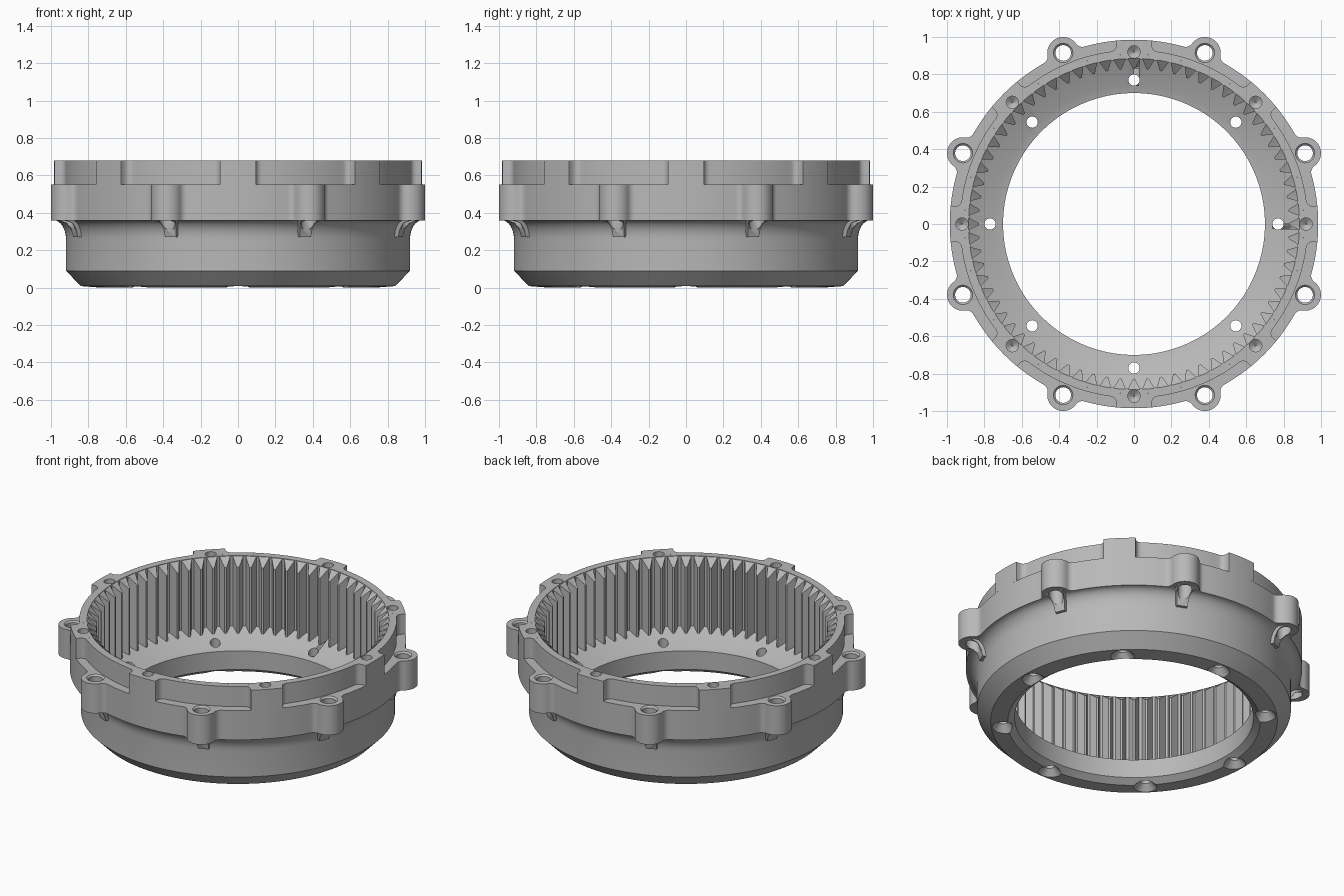
import bpy, bmesh
from math import sin, cos, pi, radians, sqrt, acos, asin, atan2

cube = bpy.data.objects.get("Cube")
if cube:
    bpy.data.objects.remove(cube)

steel = bpy.data.materials.new("grey steel")
steel.use_nodes = True
steel.diffuse_color = (0.48, 0.48, 0.48, 1)
steel.node_tree.nodes["Principled BSDF"].inputs["Base Color"].default_value = (0.48, 0.48, 0.48, 1)

COUNT = 8                 # lugs, tabs and floor holes around the ring
STEP = 2 * pi / COUNT


def finish(name, bm):
    bmesh.ops.recalc_face_normals(bm, faces=bm.faces[:])
    mesh = bpy.data.meshes.new(name)
    bm.to_mesh(mesh)
    bm.free()
    mesh.materials.append(steel)
    obj = bpy.data.objects.new(name, mesh)
    bpy.context.collection.objects.link(obj)
    return obj


def bridge(bm, loops):
    """Join closed loops of vertices, the last one back to the first."""
    n = len(loops[0])
    for a, b in zip(loops, loops[1:] + loops[:1]):
        for i in range(n):
            j = (i + 1) % n
            bm.faces.new((a[i], a[j], b[j], b[i]))


def lathe(bm, profile, segments):
    """Revolve a closed (radius, height) profile into a ring."""
    bridge(bm, [[bm.verts.new((r * cos(2 * pi * i / segments), r * sin(2 * pi * i / segments), z))
                 for i in range(segments)] for r, z in profile])


def pin(bm, profile, radius, angle, segments=24):
    """Round solid standing at a polar position, used to drill a hole."""
    cx, cy = radius * cos(angle), radius * sin(angle)
    loops = [[bm.verts.new((cx + r * cos(2 * pi * i / segments), cy + r * sin(2 * pi * i / segments), z))
              for i in range(segments)] for r, z in profile]
    for a, b in zip(loops, loops[1:]):
        for i in range(segments):
            j = (i + 1) % segments
            bm.faces.new((a[i], a[j], b[j], b[i]))
    bm.faces.new(loops[0])
    bm.faces.new(loops[-1])


def arc(center, radius, start, end, n):
    return [center + radius * complex(cos(start + (end - start) * i / n), sin(start + (end - start) * i / n))
            for i in range(n + 1)]


def outline(half, offset):
    """Mirror half a sector and repeat it around the axis."""
    sector = [p.conjugate() for p in reversed(half[1:])] + half
    sector = sector[:-1]
    return [p * complex(cos(k * STEP + offset), sin(k * STEP + offset))
            for k in range(COUNT) for p in sector]


def plate(name, points, inner, low, high):
    bm = bmesh.new()
    holes = [p / abs(p) * inner for p in points]
    bridge(bm, [[bm.verts.new((p.real, p.imag, z)) for p in ring]
                for ring, z in ((points, low), (points, high), (holes, high), (holes, low))])
    return finish(name, bm)


def drill(obj, cutter):
    mod = obj.modifiers.new("holes", 'BOOLEAN')
    mod.object = cutter
    mod.operation = 'DIFFERENCE'
    mod.solver = 'EXACT'
    bpy.context.view_layer.update()
    graph = bpy.context.evaluated_depsgraph_get()
    mesh = bpy.data.meshes.new_from_object(obj.evaluated_get(graph))
    obj.modifiers.clear()
    obj.data = mesh


def smooth(obj, angle=30):
    bpy.ops.object.select_all(action='DESELECT')
    obj.select_set(True)
    bpy.context.view_layer.objects.active = obj
    bpy.ops.object.shade_smooth_by_angle(angle=radians(angle))


# Housing: chamfered base, fillet under the flange, conical inner floor
WALL, SEAT = 0.885, 0.908
profile = [(0.74, 0), (0.84, 0.008), (0.92, 0.09)]
profile += [(0.985 - 0.065 * cos(t * pi / 16), 0.26 + 0.1 * sin(t * pi / 16)) for t in range(9)]
profile += [(SEAT, 0.36), (SEAT, 0.68), (WALL, 0.68), (WALL, 0.23), (0.74, 0.16), (0.70, 0.15), (0.70, 0.03)]
bm = bmesh.new()
lathe(bm, profile, 192)
housing = finish("housing", bm)

# Flange with eight rounded lugs
R, C, LUG, F = 0.985, 0.99, 0.085, 0.04
a = acos(((R + F) ** 2 + C ** 2 - (LUG + F) ** 2) / (2 * (R + F) * C))
f_center = (R + F) * complex(cos(a), sin(a))
d = f_center - C
b = atan2(d.imag, d.real)
half = arc(C, LUG, 0, b, 10) + arc(f_center, F, b + pi, a + pi, 6)[1:] + arc(0, R, a, STEP / 2, 9)[1:]
flange = plate("flange", outline(half, STEP / 2), SEAT, 0.36, 0.55)

# Upper collar with eight tabs flush with the flange
BASE, W, F = 0.93, 0.095, 0.035
xc = sqrt((BASE + F) ** 2 - (W + F) ** 2)
a = atan2(W + F, xc)
half = (arc(0, R, 0, asin(W / R), 4) + arc(complex(xc, W + F), F, 1.5 * pi, a + pi, 6)
        + arc(0, BASE, a, STEP / 2, 9)[1:])
collar = plate("collar", outline(half, 0), SEAT, 0.55, 0.68)

# Gussets below the lugs
bm = bmesh.new()
side = [(0.89, 0.27), (0.94, 0.27), (0.95, 0.31), (0.975, 0.345), (1.03, 0.362), (0.89, 0.362)]
width = [0.032, 0.032, 0.036, 0.045, 0.06, 0.05]
for k in range(COUNT):
    u = complex(cos((k + 0.5) * STEP), sin((k + 0.5) * STEP))
    caps = []
    for s in (-1, 1):
        pts = [(u * complex(r, s * w), z) for (r, z), w in zip(side, width)]
        caps.append([bm.verts.new((p.real, p.imag, z)) for p, z in pts])
        bm.faces.new(caps[-1])
    for i in range(len(side)):
        j = (i + 1) % len(side)
        bm.faces.new((caps[0][i], caps[0][j], caps[1][j], caps[1][i]))
gussets = finish("lug_gussets", bm)

# Internal gear teeth with chamfered tops, resting on the conical floor
TEETH, ROOT, TIP = 72, 0.881, 0.83
bm = bmesh.new()
loops = [[], [], [], []]
for k in range(TEETH):
    for part, r in ((-0.4, ROOT), (-0.08, TIP), (0.08, TIP), (0.4, ROOT)):
        t = (k + part) * 2 * pi / TEETH
        top = 0.68 - (WALL - r) * 0.9
        floor = 0.155 + (r - 0.74) * 0.48
        for loop, (q, z) in zip(loops, ((r, floor), (r, top), (0.886, 0.678), (0.886, floor))):
            loop.append(bm.verts.new((q * cos(t), q * sin(t), z)))
bridge(bm, loops)
teeth = finish("gear_teeth", bm)

# Drilled holes: through the lugs, blind in the tabs, countersunk in the floor
bm = bmesh.new()
for k in range(COUNT):
    pin(bm, [(0.042, 0.2), (0.042, 0.54), (0.056, 0.554)], 0.99, (k + 0.5) * STEP)
    pin(bm, [(0.004, 0.558), (0.033, 0.58), (0.033, 0.7)], 0.92, k * STEP)
    pin(bm, [(0.08, -0.01), (0.03, 0.045), (0.03, 0.3)], 0.77, k * STEP)
cutter = finish("hole_cutter", bm)
cutter.hide_render = True
for obj in (housing, flange, collar, gussets):
    drill(obj, cutter)
bpy.data.objects.remove(cutter)

for obj in (housing, flange, collar, gussets):
    smooth(obj)
smooth(teeth, 10)
